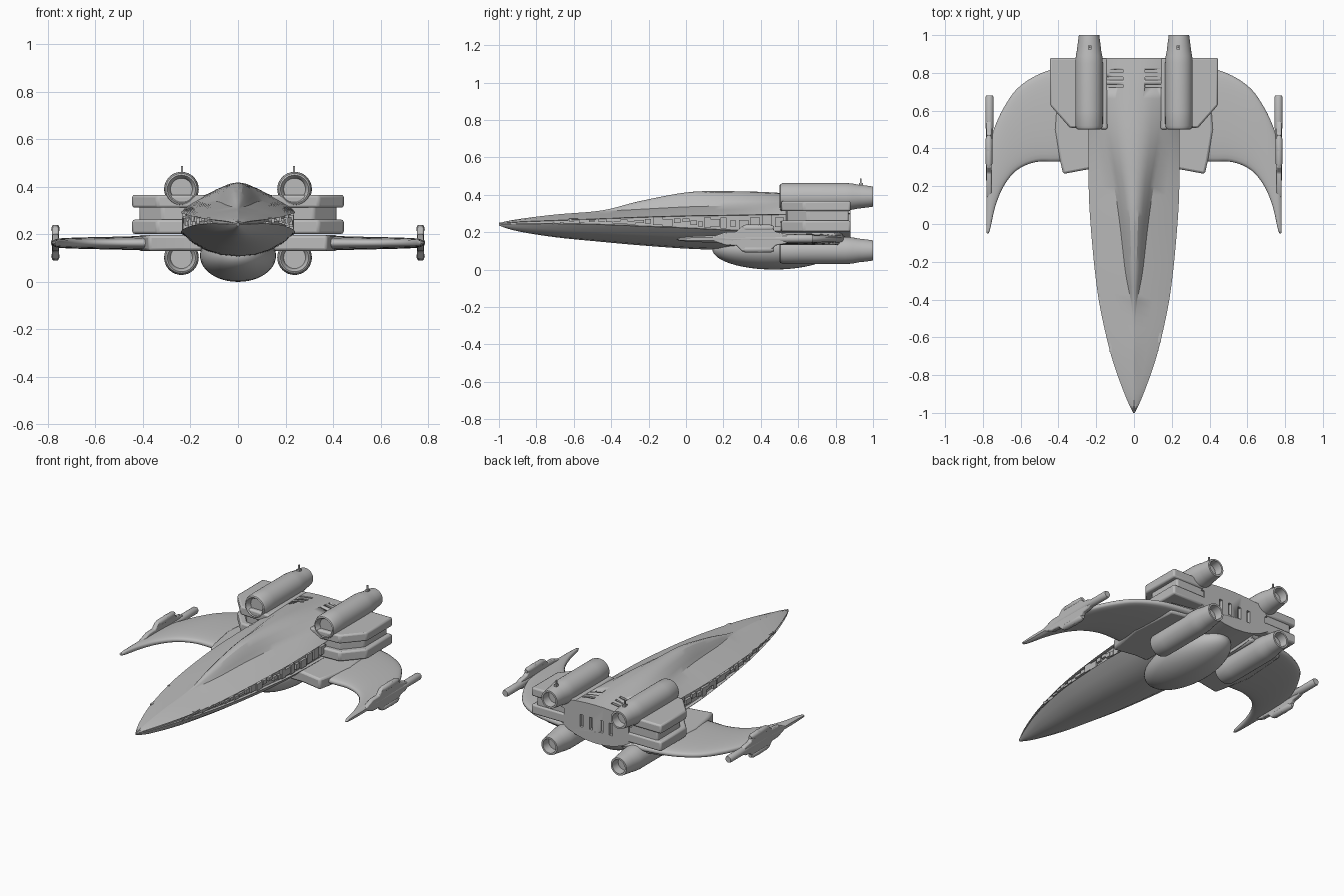
import bpy, bmesh, math, random
from mathutils import Vector

random.seed(4)
if "Cube" in bpy.data.objects:
    bpy.data.objects.remove(bpy.data.objects["Cube"], do_unlink=True)

GREY = (0.5, 0.5, 0.5, 1)
grey = bpy.data.materials.new("hull_grey")
grey.use_nodes = True
grey.diffuse_color = GREY
grey.node_tree.nodes["Principled BSDF"].inputs["Base Color"].default_value = GREY


def finish(name, bm, angle=35, bevel=0):
    """Turn a bmesh into a shaded object."""
    bmesh.ops.recalc_face_normals(bm, faces=bm.faces)
    mesh = bpy.data.meshes.new(name)
    bm.to_mesh(mesh)
    bm.free()
    ob = bpy.data.objects.new(name, mesh)
    bpy.context.collection.objects.link(ob)
    mesh.materials.append(grey)
    if bevel:
        mod = ob.modifiers.new("bevel", "BEVEL")
        mod.width, mod.segments = bevel, 2
    bpy.ops.object.select_all(action="DESELECT")
    bpy.context.view_layer.objects.active = ob
    ob.select_set(True)
    bpy.ops.object.shade_smooth_by_angle(angle=math.radians(angle))
    return ob


def loft(bm, rings):
    """Skin closed rings of equal length and cap both ends."""
    rows = [[bm.verts.new(p) for p in ring] for ring in rings]
    n = len(rows[0])
    for a, b in zip(rows, rows[1:]):
        for i in range(n):
            j = (i + 1) % n
            bm.faces.new((a[i], a[j], b[j], b[i]))
    bm.faces.new(rows[0])
    bm.faces.new(rows[-1])


def box(bm, centre, size):
    c, s = Vector(centre), Vector(size)
    for v in bmesh.ops.create_cube(bm, size=1)["verts"]:
        v.co = c + v.co * s


def lathe(bm, profile, x, z, sides=32):
    """Turn (y, radius) pairs around an axis parallel to y."""
    loft(bm, [[(x + r * math.cos(k * math.tau / sides), y,
                z + r * math.sin(k * math.tau / sides))
               for k in range(sides)] for y, r in profile])


def spline(rows, steps):
    """Smooth interpolation through rows of numbers."""
    out = []
    for i in range(len(rows) - 1):
        p0, p1, p2, p3 = (rows[max(0, min(len(rows) - 1, i + k))] for k in (-1, 0, 1, 2))
        for s in range(steps):
            t = s / steps
            out.append([b + t / 2 * (c - a + t * (2 * a - 5 * b + 4 * c - d
                        + t * (3 * (b - c) + d - a)))
                        for a, b, c, d in zip(p0, p1, p2, p3)])
    return out + [list(rows[-1])]


# Main hull: y, half width, keel, lower lip, upper lip, spine half width, spine foot, spine top
stations = [
    (-1, .004, .235, .24, .245, .001, .248, .25),
    (-.9, .05, .205, .243, .255, .004, .268, .269),
    (-.7, .12, .173, .245, .263, .006, .292, .294),
    (-.45, .178, .148, .24, .272, .012, .311, .316),
    (-.25, .207, .13, .232, .28, .046, .322, .365),
    (0, .23, .112, .222, .287, .075, .335, .412),
    (.2, .24, .106, .212, .29, .105, .34, .419),
    (.5, .24, .106, .205, .295, .165, .345, .41),
    (.88, .24, .135, .205, .3, .19, .36, .372)]
hull_rows = spline(stations, 5)
rings = []
for y, w, keel, low, up, hw, foot, top in hull_rows:
    inner = w * .92
    h, d = top - foot, low - keel
    half = [(w * .3, keel + d * .07), (w * .55, keel + d * .25), (w * .8, keel + d * .58),
            (w, low), (inner, low + .002), (inner, up - .002), (w, up),
            ((w + hw) / 2, (up + foot) / 2 + .004), (hw, foot),
            (hw * .8, foot + h * .28), (hw * .55, foot + h * .68), (hw * .28, foot + h * .93)]
    rings.append([(0, y, keel)] + [(x, y, z) for x, z in half] + [(0, y, top)]
                 + [(-x, y, z) for x, z in reversed(half)])
bm = bmesh.new()
loft(bm, rings)
hull = finish("hull", bm, 28)

# Slots sunk into the rear deck and the stern plate
bm = bmesh.new()
for side in (-1, 1):
    for k in range(3):
        box(bm, (side * .1, .73 + .04 * k, .39), (.085, .016, .06))
    for x in (.035, .1):
        box(bm, (side * x, .88, .25), (.022, .04, .075))
cutter = finish("slot_cutter", bm)
cutter.hide_render = True
cutter.hide_set(True)
cut = hull.modifiers.new("slots", "BOOLEAN")
cut.operation, cut.object, cut.solver = "DIFFERENCE", cutter, "EXACT"

# Equipment blocks along the side trench
bm = bmesh.new()
for row in hull_rows[10:36]:
    y, w, low, up = row[0], row[1], row[3], row[4]
    for side in (-1, 1):
        box(bm, (side * w * .93, y, (low + up) / 2 + random.uniform(-.01, .01)),
            (w * .1, random.uniform(.025, .055), (up - low) * random.uniform(.3, .8)))
finish("trench_details", bm)

# Belly bulge
bm = bmesh.new()
bmesh.ops.create_uvsphere(bm, u_segments=40, v_segments=24, radius=1)
for v in bm.verts:
    v.co = (v.co.x * .16, .47 + v.co.y * .33, .11 + v.co.z * .11)
finish("belly_bulge", bm, 60)


def plate(bm, outline, place, low, high):
    loft(bm, [[place(a, b, h) for a, b in outline] for h in (low, high)])


slab = [(.14, .5), (.34, .51), (.445, .63), (.445, .88), (.14, .88)]
core = [(.14, .53), (.32, .54), (.415, .65), (.415, .87), (.14, .87)]
root = [(.15, .29), (.24, .29), (.375, .265), (.39, .33), (.42, .5), (.4, .8), (.15, .85)]
wing = spline([(.15, .34, .86, .034), (.4, .33, .825, .03), (.52, .328, .785, .027),
               (.62, .285, .715, .025), (.69, .2, .615, .023), (.735, .09, .52, .021),
               (.765, -.04, .43, .018), (.782, -.045, .3, .008)], 4)
# Upper half of the wingtip fitting, as y and height
fin = [(.14, .01), (.21, .035), (.27, .037), (.3, .068), (.35, .062), (.39, .075),
       (.45, .068), (.48, .036), (.53, .028), (.56, .01)]
engine = [(.53, .001), (.53, .046), (.508, .052), (.5, .059), (.504, .066), (.52, .0725),
          (.6, .073), (.85, .073), (.89, .07), (.925, .063), (.94, .062), (1, .054),
          (1, .043), (.95, .038), (.95, .001)]

for side, label in ((1, "left"), (-1, "right")):
    def flat(a, b, h):
        return (side * a, b, h)

    def upright(a, b, h):
        return (side * h, a, .165 + b)

    # Stacked engine decks
    for part, shape, low, high in (("upper_deck", slab, .312, .366), ("deck_core", core, .22, .35),
                                   ("lower_deck", slab, .202, .262)):
        bm = bmesh.new()
        plate(bm, shape, flat, low, high)
        finish(f"{label}_{part}", bm, 35, .01)

    # Wing root and swept crescent wing
    bm = bmesh.new()
    plate(bm, root, flat, .13, .197)
    finish(f"{label}_wing_root", bm, 35, .012)
    bm = bmesh.new()
    count = 16
    sections = []
    for x, front, back, thick in wing:
        loop = []
        for k in range(2 * count):
            a = math.pi * k / count
            y = (front + back) / 2 - (back - front) / 2 * math.cos(a)
            z = math.copysign(abs(math.sin(a)) ** .6, math.sin(a)) if k % count else 0
            loop.append((side * x, y, .163 + thick * z))
        sections.append(loop)
    loft(bm, sections)
    finish(f"{label}_wing", bm, 50)

    # Wingtip fitting, cannon and its rails
    bm = bmesh.new()
    plate(bm, fin + [(y, -z) for y, z in reversed(fin)], upright, .754, .782)
    finish(f"{label}_wingtip_plate", bm, 35, .006)
    bm = bmesh.new()
    lathe(bm, [(.12, .004), (.2, .017), (.5, .019), (.52, .022), (.67, .022), (.68, .018)],
          side * .765, .165, 20)
    for z in (.222, .108):
        lathe(bm, [(.3, .01), (.32, .018), (.45, .018), (.47, .01)], side * .768, z, 16)
    finish(f"{label}_wingtip_cannon", bm)

    # Paired engines, with a small mast on the upper one
    for part, z in (("upper_engine", .39), ("lower_engine", .102)):
        bm = bmesh.new()
        lathe(bm, engine, side * .238, z)
        finish(f"{label}_{part}", bm)
    bm = bmesh.new()
    box(bm, (side * .235, .935, .465), (.008, .008, .045))
    box(bm, (side * .235, .935, .455), (.018, .022, .016))
    finish(f"{label}_engine_mast", bm)
